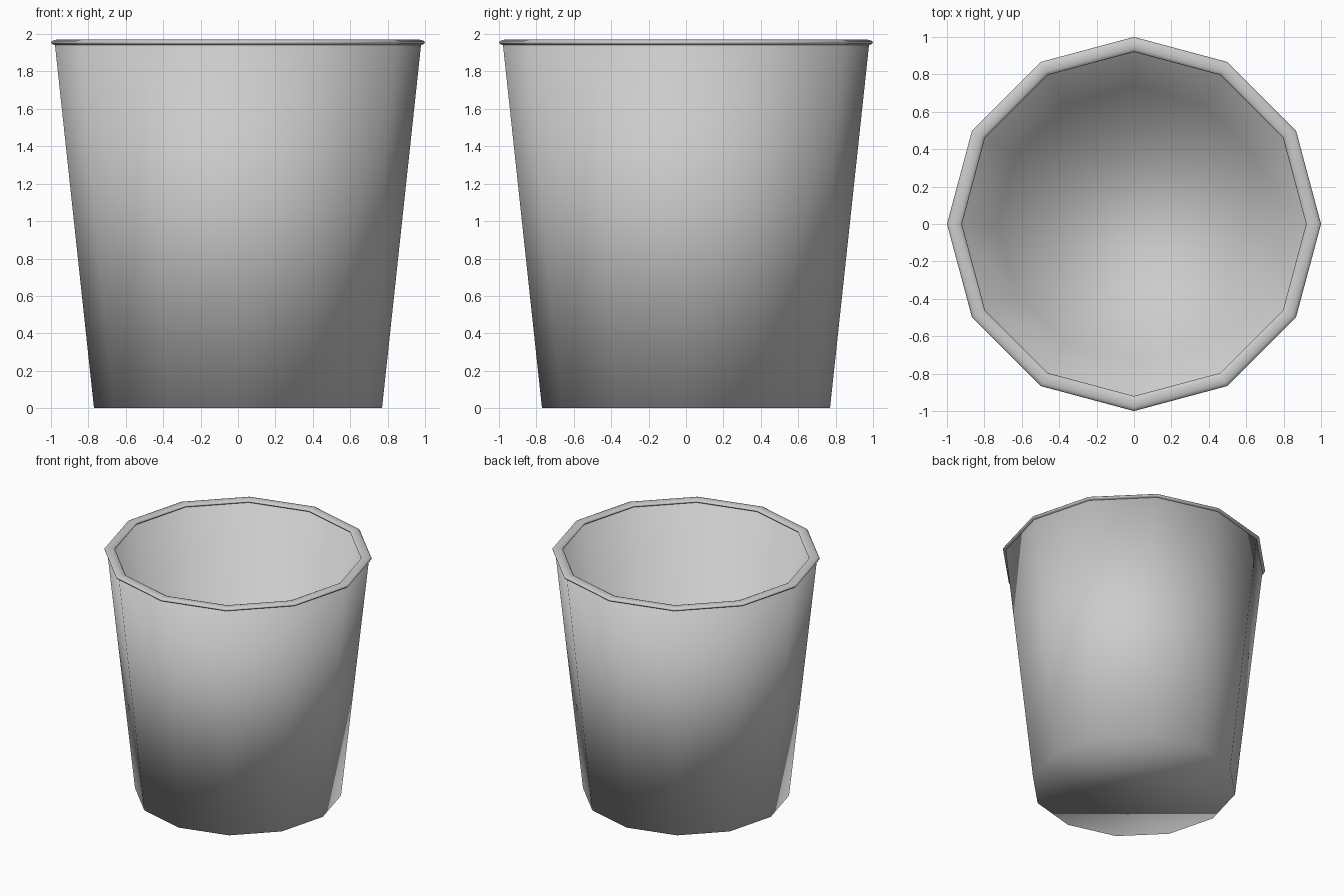
import bpy, bmesh, math

if "Cube" in bpy.data.objects:
    bpy.data.objects.remove(bpy.data.objects["Cube"])

SIDES = 12


def lathe(name, profile, closed=False):
    """Revolve (radius, z) points in SIDES steps; open profiles get capped ends."""
    bm = bmesh.new()
    rings = [[bm.verts.new((r * math.cos(math.tau * i / SIDES),
                            r * math.sin(math.tau * i / SIDES), z))
              for i in range(SIDES)] for r, z in profile]
    pairs = list(zip(rings, rings[1:]))
    if closed:
        pairs.append((rings[-1], rings[0]))
    else:
        bm.faces.new(rings[0])
        bm.faces.new(rings[-1])
    for a, b in pairs:
        for i in range(SIDES):
            j = (i + 1) % SIDES
            bm.faces.new((a[i], a[j], b[j], b[i]))
    bmesh.ops.recalc_face_normals(bm, faces=bm.faces)
    for f in bm.faces:
        f.smooth = True
    mesh = bpy.data.meshes.new(name)
    bm.to_mesh(mesh)
    bm.free()
    obj = bpy.data.objects.new(name, mesh)
    bpy.context.collection.objects.link(obj)
    return obj


# Tapered body: outer wall, hidden lip, inner wall, with outer base and inner floor
lathe("bin_body", [(0.77, 0), (0.98, 1.955), (0.94, 1.955), (0.735, 0.04)])

# Flattened rolled rim
rim = [(0.96 + 0.04 * math.cos(math.tau * k / 12),
        1.955 + 0.016 * math.sin(math.tau * k / 12)) for k in range(12)]
lathe("rolled_rim", rim, closed=True)
